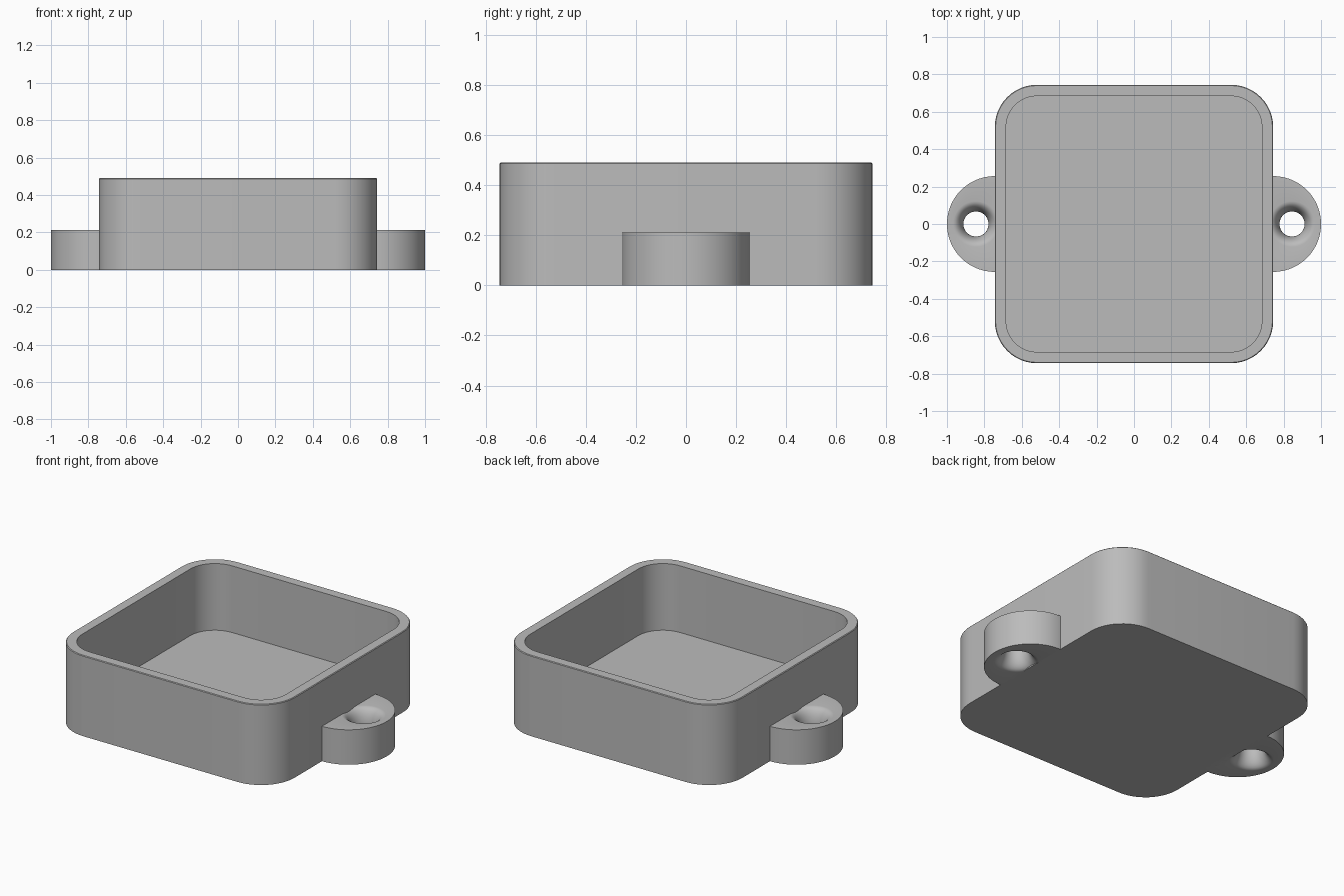
import bpy, bmesh
from math import sin, cos, pi, sqrt, radians

cube = bpy.data.objects.get("Cube")
if cube:
    bpy.data.objects.remove(cube, do_unlink=True)

HALF, HEIGHT, CORNER = 0.744, 0.49, 0.225
WALL, FLOOR, EDGE = 0.06, 0.085, 0.004
EAR_R, EAR_H, EAR_BACK = 0.256, 0.212, 0.70
HOLE_X, HOLE_R, FILLET = 0.845, 0.067, 0.055

grey = bpy.data.materials.new("plain grey")
grey.use_nodes = True
grey.diffuse_color = (0.5, 0.5, 0.5, 1)
grey.node_tree.nodes["Principled BSDF"].inputs["Base Color"].default_value = grey.diffuse_color


def loft(name, loops, closed):
    """Join loops of points into a skin, closed on itself or capped at both ends."""
    bm = bmesh.new()
    rings = [[bm.verts.new(p) for p in loop] for loop in loops]
    pairs = list(zip(rings, rings[1:]))
    if closed:
        pairs.append((rings[-1], rings[0]))
    else:
        bm.faces.new(rings[0])
        bm.faces.new(rings[-1])
    n = len(rings[0])
    for a, b in pairs:
        for i in range(n):
            j = (i + 1) % n
            bm.faces.new((a[i], a[j], b[j], b[i]))
    bmesh.ops.recalc_face_normals(bm, faces=bm.faces)
    mesh = bpy.data.meshes.new(name)
    bm.to_mesh(mesh)
    bm.free()
    mesh.materials.append(grey)
    obj = bpy.data.objects.new(name, mesh)
    bpy.context.collection.objects.link(obj)
    bpy.ops.object.select_all(action="DESELECT")
    obj.select_set(True)
    bpy.context.view_layer.objects.active = obj
    bpy.ops.object.shade_smooth_by_angle(angle=radians(30))


def rounded_square(inset, z, steps=12):
    r, c = CORNER - inset, HALF - CORNER
    points = []
    for k, (sx, sy) in enumerate([(1, 1), (-1, 1), (-1, -1), (1, -1)]):
        for i in range(steps + 1):
            t = (k + i / steps) * pi / 2
            points.append((sx * c + r * cos(t), sy * c + r * sin(t), z))
    return points


def ear_outline(side, z, angles):
    """Half-round outline sampled along rays from the hole centre."""
    d = HOLE_X - HALF
    points = []
    for t in angles:
        reach = -d * cos(t) + sqrt(EAR_R ** 2 - (d * sin(t)) ** 2)
        if cos(t) < 0:
            reach = min(reach, (EAR_BACK - HOLE_X) / cos(t))
        points.append((side * (HOLE_X + reach * cos(t)), reach * sin(t), z))
    return points


# Open tray
loft("tray", [rounded_square(0, 0), rounded_square(0, HEIGHT - EDGE),
              rounded_square(EDGE, HEIGHT), rounded_square(WALL, HEIGHT),
              rounded_square(WALL, FLOOR)], closed=False)

# Mounting ears with a waisted screw hole
angles = [2 * pi * i / 96 for i in range(96)]
for side, label in ((1, "left"), (-1, "right")):
    loops = [ear_outline(side, 0, angles), ear_outline(side, EAR_H, angles)]
    for k in range(17):
        u = pi * k / 16
        r = HOLE_R + FILLET * (1 - sin(u))
        z = EAR_H / 2 * (1 + cos(u))
        loops.append([(side * (HOLE_X + r * cos(t)), r * sin(t), z) for t in angles])
    loft(label + "_mounting_ear", loops, closed=True)
